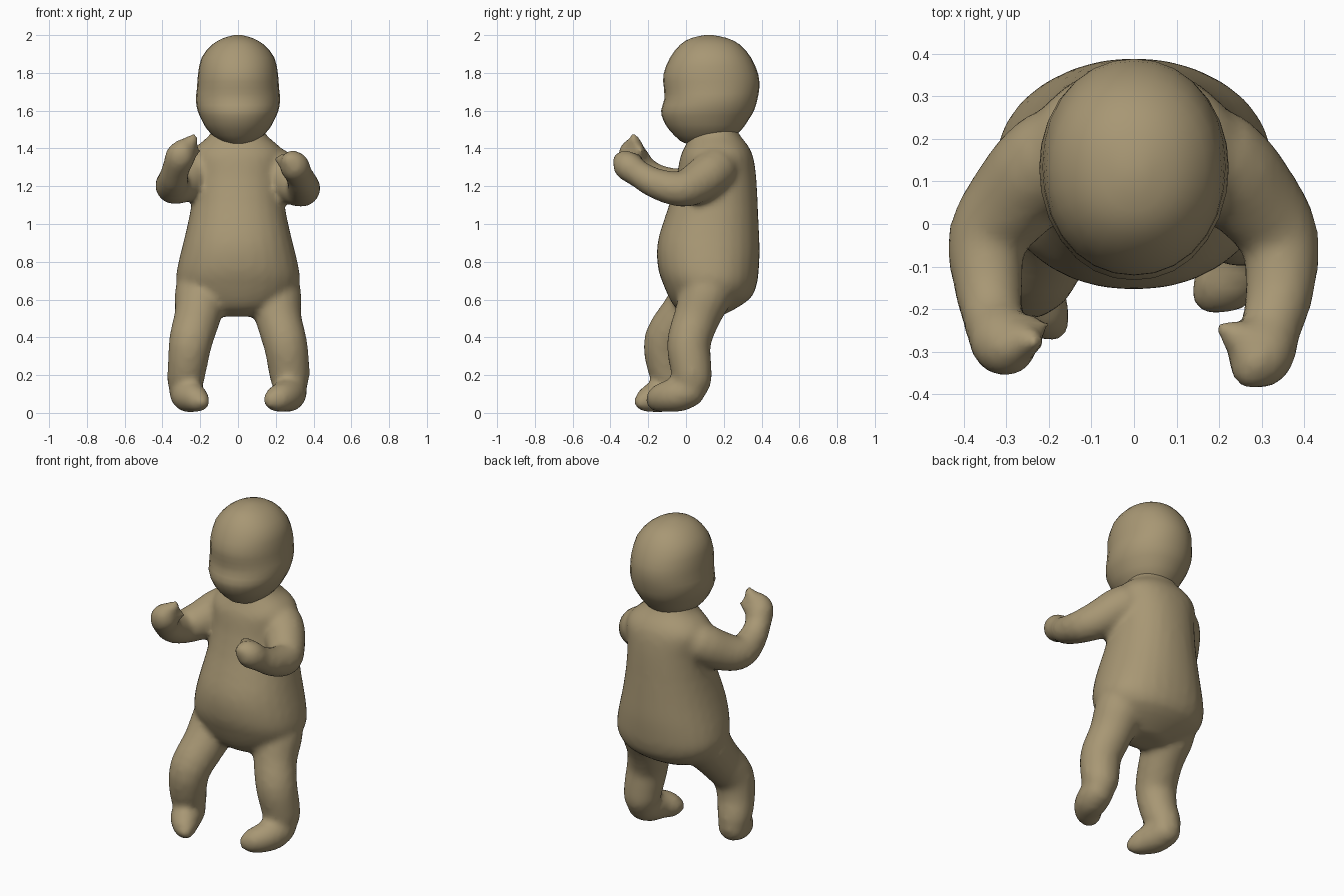
import bpy, bmesh, math
from mathutils import Vector

clay = bpy.data.materials.new("tan clay")
clay.diffuse_color = (0.39, 0.31, 0.175, 1)


def resample(rows, steps):
    """Catmull-Rom interpolation of rows of numbers."""
    out = []
    for i in range(len(rows) - 1):
        a, b, c, d = (rows[max(0, min(len(rows) - 1, i + k))] for k in (-1, 0, 1, 2))
        for s in range(steps):
            t = s / steps
            out.append([0.5 * (2 * q + (r - p) * t + (2 * p - 5 * q + 4 * r - u) * t * t
                               + (3 * q - p - 3 * r + u) * t ** 3)
                        for p, q, r, u in zip(a, b, c, d)])
    return out + [list(rows[-1])]


def skin(bm, rings):
    """Bridge rings of points into a closed skin."""
    vs = [[bm.verts.new(p) for p in ring] for ring in rings]
    n = len(vs[0])
    faces = [bm.faces.new(vs[0][::-1]), bm.faces.new(vs[-1])]
    for lo, hi in zip(vs, vs[1:]):
        for i in range(n):
            j = (i + 1) % n
            faces.append(bm.faces.new((lo[i], lo[j], hi[j], hi[i])))
    bmesh.ops.recalc_face_normals(bm, faces=faces)
    for f in faces:
        f.smooth = True


def loft(bm, rows, power, n=28):
    """Stack of rounded sections: z, front y, back y, half width."""
    rings = []
    for z, y0, y1, hx in resample(rows, 2):
        ring = []
        for i in range(n):
            a = 2 * math.pi * i / n
            c, s = math.cos(a), math.sin(a)
            k = (abs(c) ** power + abs(s) ** power) ** (-1 / power)
            ring.append((hx * c * k, (y0 + y1) / 2 + (y1 - y0) / 2 * s * k, z))
        rings.append(ring)
    skin(bm, rings)


def tube(bm, rows, n=16):
    """Round limb along a path of x, y, z, radius."""
    rows = resample(rows, 3)
    pts = [Vector(r[:3]) for r in rows]
    tans = [(pts[min(i + 1, len(pts) - 1)] - pts[max(i - 1, 0)]).normalized()
            for i in range(len(pts))]
    u = tans[0].orthogonal().normalized()
    rings = []
    for i, (p, t) in enumerate(zip(pts, tans)):
        if i:
            u = tans[i - 1].rotation_difference(t) @ u
        v = t.cross(u)
        r = max(rows[i][3], 0.008)
        rings.append([p + r * (math.cos(2 * math.pi * k / n) * u
                               + math.sin(2 * math.pi * k / n) * v) for k in range(n)])
    skin(bm, rings)


def finish(name, bm):
    me = bpy.data.meshes.new(name)
    bm.to_mesh(me)
    bm.free()
    me.materials.append(clay)
    ob = bpy.data.objects.new(name, me)
    bpy.context.collection.objects.link(ob)
    return ob


# Head with a slight dip between brow and mouth
head = bmesh.new()
loft(head, [(1.42, .02, .16, .04), (1.44, -.03, .23, .10), (1.5, -.09, .295, .163),
            (1.55, -.12, .33, .192), (1.6, -.132, .36, .214), (1.66, -.115, .378, .223),
            (1.72, -.117, .388, .217), (1.79, -.12, .383, .212), (1.88, -.085, .345, .193),
            (1.95, -.03, .285, .137), (1.985, .03, .215, .075), (2.0, .1, .14, .02)], 2.1)
finish("head", head)

# Torso with round belly and flat back
body = bmesh.new()
loft(body, [(.51, .02, .18, .10), (.55, -.05, .26, .2), (.61, -.09, .345, .285),
            (.68, -.12, .375, .325), (.75, -.145, .385, .325), (.85, -.155, .39, .303),
            (.95, -.14, .387, .278), (1.1, -.09, .38, .247), (1.25, -.05, .372, .235),
            (1.36, -.03, .355, .25), (1.42, 0, .325, .21), (1.47, .02, .285, .15),
            (1.54, .05, .25, .12)], 2.2)

# Arms, bent at the elbow, ending in closed hands
tube(body, [(.1, .19, 1.31, .11), (.2, .15, 1.285, .118), (.285, .055, 1.215, .11),
            (.342, -.035, 1.185, .095), (.342, -.16, 1.215, .082), (.32, -.25, 1.265, .073),
            (.3, -.305, 1.305, .08), (.275, -.345, 1.335, .062), (.255, -.38, 1.35, .02)])
tube(body, [(-.1, .19, 1.31, .11), (-.2, .15, 1.29, .118), (-.285, .055, 1.225, .11),
            (-.345, -.035, 1.2, .095), (-.342, -.15, 1.235, .082), (-.33, -.225, 1.29, .073),
            (-.305, -.28, 1.36, .08), (-.29, -.29, 1.41, .06), (-.28, -.29, 1.45, .02)])

# Folded fingers and thumb
tube(body, [(.31, -.29, 1.32, .055), (.26, -.275, 1.33, .05),
            (.225, -.255, 1.34, .035), (.195, -.24, 1.35, .012)], 10)
tube(body, [(-.3, -.28, 1.37, .06), (-.265, -.275, 1.415, .05),
            (-.24, -.275, 1.45, .033), (-.23, -.275, 1.48, .012)], 10)
tube(body, [(-.3, -.26, 1.35, .05), (-.25, -.25, 1.375, .042),
            (-.2, -.235, 1.395, .012)], 10)

# Legs, right knee further forward
tube(body, [(.17, .14, .74, .12), (.195, .11, .64, .14), (.215, .055, .5, .123),
            (.25, .015, .37, .117), (.268, .025, .25, .111), (.275, .035, .16, .1),
            (.277, .03, .09, .06), (.277, .02, .07, .015)])
tube(body, [(-.17, .13, .74, .12), (-.195, .08, .64, .14), (-.212, -.015, .52, .125),
            (-.248, -.105, .39, .117), (-.267, -.105, .26, .106), (-.28, -.07, .15, .095),
            (-.28, -.06, .08, .06), (-.28, -.06, .06, .015)])

# Feet, toes turned inwards
tube(body, [(.28, .1, .145, .02), (.28, .06, .135, .078), (.27, -.03, .1, .093),
            (.24, -.11, .085, .082), (.19, -.16, .07, .066), (.155, -.2, .062, .025)])
tube(body, [(-.29, .02, .12, .02), (-.285, -.02, .115, .076), (-.265, -.12, .093, .09),
            (-.23, -.185, .077, .077), (-.195, -.23, .06, .056), (-.165, -.265, .05, .018)])

# Fuse torso and limbs into one softly blended skin
body = finish("body", body)
fuse = body.modifiers.new("fuse", 'REMESH')
fuse.mode = 'VOXEL'
fuse.voxel_size = 0.018
fuse.use_smooth_shade = True
soften = body.modifiers.new("soften", 'SMOOTH')
soften.factor = 0.5
soften.iterations = 7
